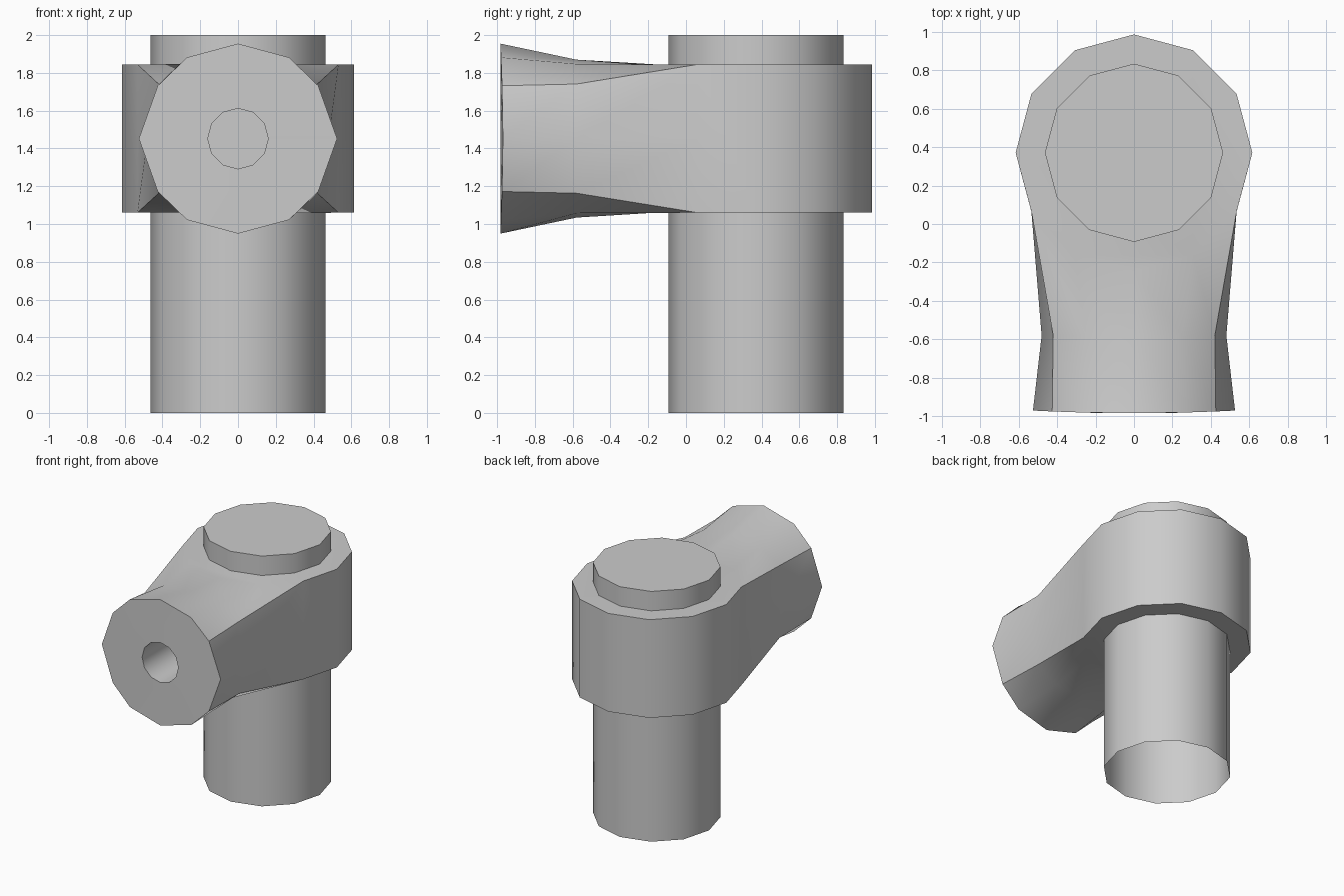
import bpy, bmesh, math

if "Cube" in bpy.data.objects:
    bpy.data.objects.remove(bpy.data.objects["Cube"], do_unlink=True)

grey = bpy.data.materials.new("plain grey")
grey.use_nodes = True
COLOUR = (0.6, 0.6, 0.6, 1)
grey.diffuse_color = COLOUR
grey.node_tree.nodes["Principled BSDF"].inputs["Base Color"].default_value = COLOUR

CY = 0.37            # shaft and collar axis
CZ = 1.452           # arm axis height


def circle(radius):
    return [(radius * math.sin(i * math.pi / 6), radius * math.cos(i * math.pi / 6))
            for i in range(12)]


def bridge(bm, a, b):
    for i in range(len(a)):
        j = (i + 1) % len(a)
        bm.faces.new((a[i], a[j], b[j], b[i]))


def finish(bm, name):
    mesh = bpy.data.meshes.new(name)
    bm.to_mesh(mesh)
    bm.free()
    mesh.materials.append(grey)
    obj = bpy.data.objects.new(name, mesh)
    bpy.context.collection.objects.link(obj)
    bpy.ops.object.select_all(action='DESELECT')
    obj.select_set(True)
    bpy.context.view_layer.objects.active = obj
    bpy.ops.object.shade_smooth_by_angle(angle=math.radians(35))
    return obj


# Shaft: closed on top, open at the bottom
bm = bmesh.new()
low, high = [[bm.verts.new((x, y + CY, z)) for x, y in circle(0.463)] for z in (0, 2)]
bridge(bm, high, low)
bm.faces.new(high)
bmesh.ops.recalc_face_normals(bm, faces=bm.faces)
finish(bm, "shaft")

# Collar with the arm growing out of its front
bm = bmesh.new()
bottom, top = [[bm.verts.new((x, y + CY, z)) for x, y in circle(0.615)]
               for z in (1.06, 1.845)]
side_r = bm.verts.new((0.533, 0.063, CZ))
side_l = bm.verts.new((-0.533, 0.063, CZ))
bm.faces.new(top)
bm.faces.new(bottom)
for i in range(-4, 4):                       # wall around the back
    loop = [top[i], top[i + 1], bottom[i + 1], bottom[i]]
    if i == 3:
        loop.insert(2, side_r)
    if i == -4:
        loop.append(side_l)
    bm.faces.new(loop)


def arm_ring(quarter, y_at):
    """Mirror quarter points (x, height above axis) into a 12-sided ring, clockwise."""
    half = quarter + [(x, -h) for x, h in quarter[-2::-1]]
    ring = half + [(-x, h) for x, h in half[-2:0:-1]]
    return [bm.verts.new((x, y_at(x), CZ + h)) for x, h in ring]


root = [top[6], top[5], top[4], side_r, bottom[4], bottom[5],
        bottom[6], bottom[7], bottom[8], side_l, top[8], top[7]]
waist = arm_ring([(0, 0.418), (0.25, 0.395), (0.42, 0.289), (0.48, 0)], lambda x: -0.58)
front = arm_ring([(0, 0.503), (0.27, 0.43), (0.425, 0.28), (0.525, 0)],
                 lambda x: -0.983 + 0.05 * x * x)
bore = [[bm.verts.new((x, y, CZ + z)) for x, z in circle(0.16)] for y in (-0.983, -0.12)]
for a, b in zip([root, waist, front, bore[0]], [waist, front, bore[0], bore[1]]):
    bridge(bm, a, b)
bm.faces.new(bore[1])
bmesh.ops.recalc_face_normals(bm, faces=bm.faces)

# Crisp ridges along the four corners of the arm
bm.edges.index_update()
bm.verts.index_update()
ridges = {frozenset((a[i].index, b[i].index))
          for a, b in ((root, waist), (waist, front)) for i in (2, 4, 8, 10)}
arm = finish(bm, "collar_and_arm")
for edge in arm.data.edges:
    if frozenset(edge.vertices) in ridges:
        edge.use_edge_sharp = True
